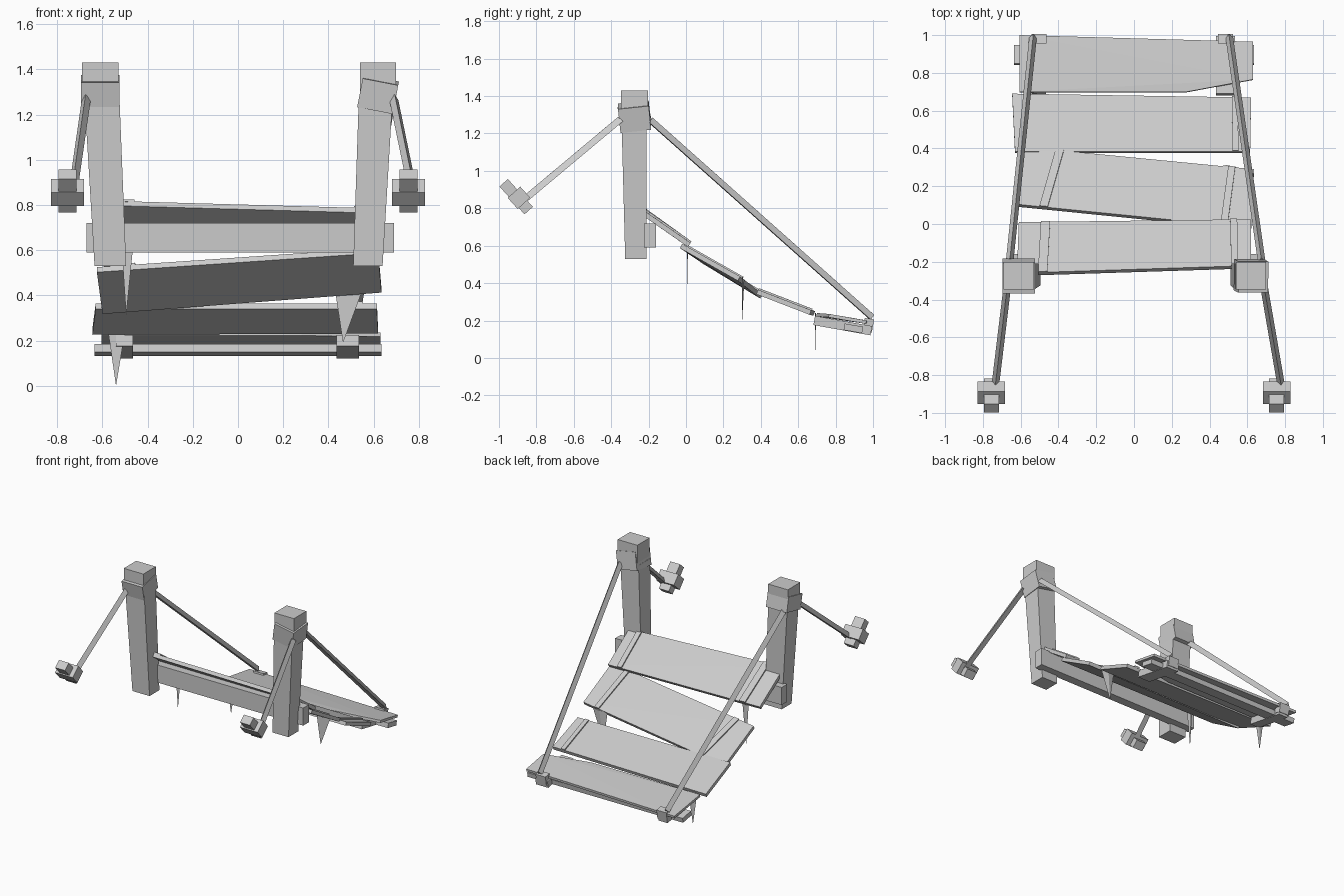
import bpy, bmesh
from math import radians
from mathutils import Vector, Matrix

cube = bpy.data.objects.get("Cube")
if cube:
    bpy.data.objects.remove(cube)

GREY = (0.6, 0.6, 0.6, 1)
mat = bpy.data.materials.new("weathered grey")
mat.use_nodes = True
mat.diffuse_color = GREY
mat.node_tree.nodes["Principled BSDF"].inputs["Base Color"].default_value = GREY


def finish(name, bm):
    bmesh.ops.recalc_face_normals(bm, faces=bm.faces)
    mesh = bpy.data.meshes.new(name)
    bm.to_mesh(mesh)
    bm.free()
    mesh.materials.append(mat)
    obj = bpy.data.objects.new(name, mesh)
    bpy.context.collection.objects.link(obj)


def hull(name, points):
    """Convex solid around the points."""
    bm = bmesh.new()
    for p in points:
        bm.verts.new(p)
    bmesh.ops.convex_hull(bm, input=bm.verts)
    bmesh.ops.dissolve_limit(bm, angle_limit=radians(0.5), verts=bm.verts, edges=bm.edges)
    finish(name, bm)


def box(name, centre, size, rx=0, ry=0):
    bm = bmesh.new()
    m = (Matrix.Translation(centre) @ Matrix.Rotation(radians(ry), 4, 'Y')
         @ Matrix.Rotation(radians(rx), 4, 'X') @ Matrix.Diagonal((*size, 1)))
    bmesh.ops.create_cube(bm, size=1, matrix=m)
    finish(name, bm)


def slab(name, corners, thick):
    """Board given by its top corners, starting front right, front left, back."""
    c = [Vector(p) for p in corners]
    n = (c[2] - c[0]).cross(c[3] - c[1]).normalized()
    hull(name, c + [p - n * thick for p in c])


def strap(name, corners, front, back, width):
    """Thin band lying across a board, at fractions of its front and back edges."""
    a, b, c, d = [Vector(p) for p in corners]
    lift = Vector((0, 0.005, 0.008))
    slab(name, [a.lerp(b, front) + lift, a.lerp(b, front + width) + lift,
                d.lerp(c, back + width) + lift, d.lerp(c, back) + lift], 0.012)


def rope(name, a, b):
    """Three-sided bar with its ridge upward."""
    a, b = Vector(a), Vector(b)
    side = (b - a).cross(Vector((0, 0, 1))).normalized() * 0.02
    up = side.cross(b - a).normalized() * 0.033
    hull(name, [p + o for p in (a, b) for o in (side, -side, up)])


def spike(name, x0, x1, y, z, tip_x, tip_z, thick):
    hull(name, [(x0, y, z), (x1, y, z), ((x0 + x1) / 2, y + thick, z),
                (tip_x, y, tip_z)])


# Posts, caps and collars
for side, foot, head in (("right", (-.635, -.495), (-.68, -.525)),
                         ("left", (.51, .64), (.535, .685))):
    hull(side + "_post",
         [(x, y, .53) for x in foot for y in (-.325, -.21)]
         + [(x, y, 1.28) for x in head for y in (-.345, -.21)])
box("right_collar", (-.61, -.275, 1.305), (.17, .165, .11), rx=12)
box("left_collar", (.62, -.275, 1.29), (.16, .165, .13), rx=6, ry=11)
box("right_cap", (-.61, -.275, 1.36), (.16, .145, .14))
box("left_cap", (.62, -.275, 1.36), (.16, .145, .14))

# Beam between the posts
box("cross_beam", (.01, -.192, .655), (1.36, .065, .13))

# Ropes and front anchors
for side, post_x, front_x, back_x in (("right", -.672, -.735, -.535),
                                      ("left", .69, .78, .505)):
    rope(side + "_front_rope", (post_x, -.34, 1.265), (front_x, -.86, .83))
    rope(side + "_back_rope", (post_x * .98, -.2, 1.26), (back_x, .985, .205))
    x = -.755 if side == "right" else .755
    box(side + "_anchor_bar", (x, -.908, .862), (.08, .2, .06), rx=-48)
    box(side + "_anchor_block", (x, -.893, .856), (.145, .08, .09), rx=-48)

# Sagging planks
plank_1 = [(-.62, -.26, .82), (.62, -.22, .785), (.62, .025, .615), (-.61, .01, .625)]
plank_2 = [(-.625, .105, .525), (.62, -.02, .61), (.635, .29, .435), (-.6, .41, .34)]
plank_3 = [(-.63, .385, .365), (.615, .385, .365), (.62, .67, .255), (-.645, .69, .25)]
for i, plank in enumerate((plank_1, plank_2, plank_3), 1):
    slab("plank_%d" % i, plank, .026)
slab("end_plank", [(-.605, .7, .24), (.28, .7, .24), (.63, .765, .235),
                   (.63, .965, .2), (-.605, 1, .195)], .018)

# Straps over the planks
strap("right_strap_1", plank_1, .09, .095, .04)
strap("left_strap_1", plank_1, .915, .91, .03)
strap("right_strap_2", plank_2, .10, .15, .035)
strap("left_strap_2", plank_2, .87, .89, .03)
strap("left_strap_3", plank_3, .925, .92, .025)

# Frame under the last plank
for side, x0, x1 in (("right", -.54, -.465), ("left", .435, .535)):
    slab(side + "_bracket", [(x0, .69, .225), (x1, .69, .225),
                             (x1, .995, .17), (x0, .995, .17)], .05)
    box(side + "_rope_block", ((x0 + x1) / 2, .975, .175), (.08, .05, .07), rx=-10)
box("end_cross_bar", (0, .895, .158), (1.27, .1, .035), rx=-10)

# Hanging splinters
spike("splinter_1", -.515, -.465, .005, .61, -.495, .31, .006)
spike("splinter_2", .43, .55, .3, .42, .465, .19, .012)
spike("splinter_3", -.575, -.5, .69, .24, -.54, 0, .006)
